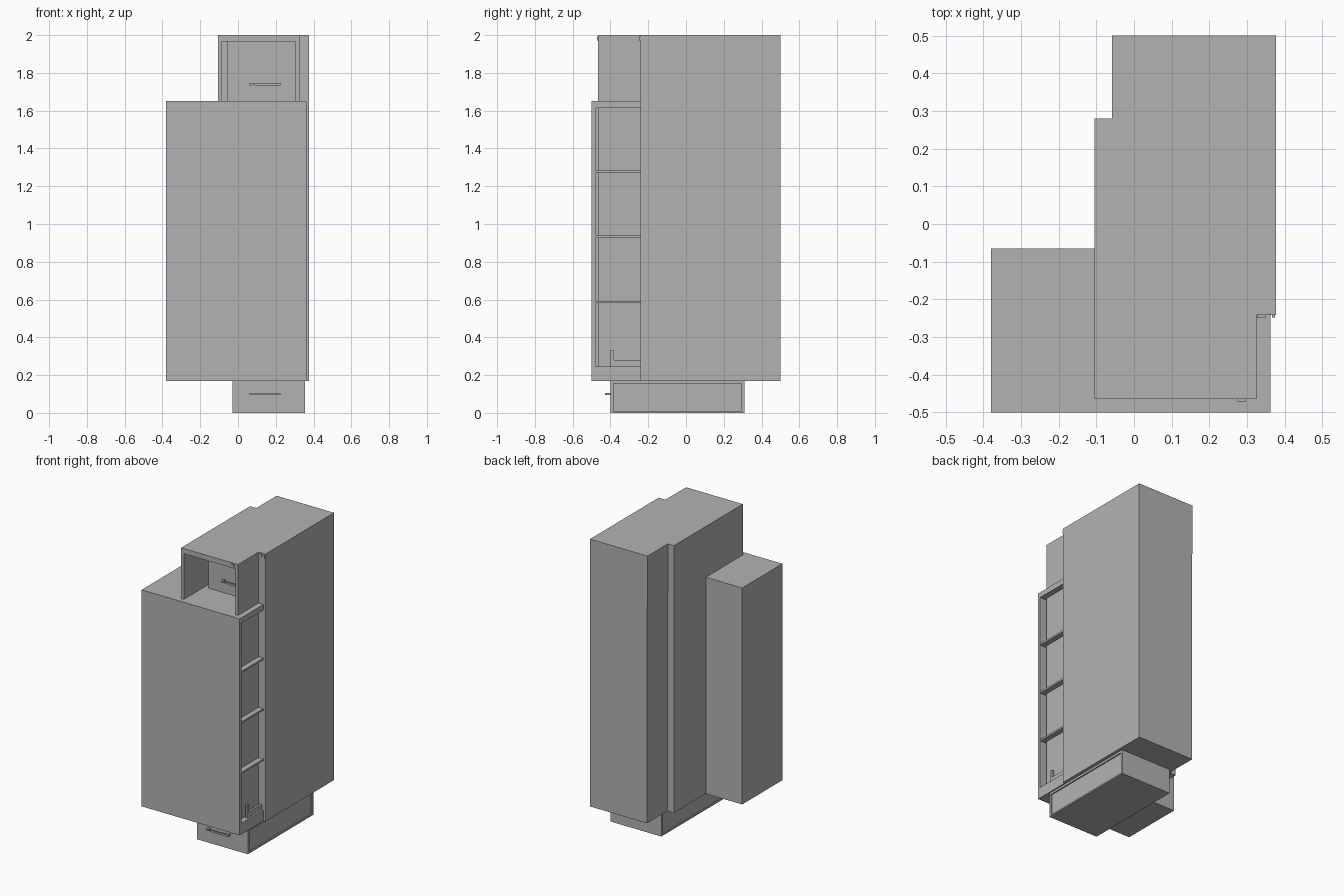
import bpy

if "Cube" in bpy.data.objects:
    bpy.data.objects.remove(bpy.data.objects["Cube"], do_unlink=True)

grey = bpy.data.materials.new("plain_grey")
grey.use_nodes = True
grey.diffuse_color = (0.45, 0.45, 0.45, 1)
grey.node_tree.nodes["Principled BSDF"].inputs["Base Color"].default_value = (0.45, 0.45, 0.45, 1)


def box(name, x, y, z):
    """Axis-aligned box from its (low, high) range on each axis."""
    bpy.ops.mesh.primitive_cube_add(size=1)
    ob = bpy.context.object
    ob.name = name
    for v in ob.data.vertices:
        v.co = [(r[0] + r[1]) / 2 + c * (r[1] - r[0]) for r, c in zip((x, y, z), v.co)]
    ob.data.materials.append(grey)
    return ob


def handle(name, y, z):
    """Pull handle: two posts and a bar in front of a panel at y."""
    front = y - 0.03
    box(name + "_left_post", (0.06, 0.075), (front, y), (z - 0.006, z + 0.006))
    box(name + "_right_post", (0.213, 0.225), (front, y), (z - 0.006, z + 0.006))
    box(name + "_bar", (0.09, 0.225), (front, front + 0.01), (z - 0.006, z + 0.006))
    box(name + "_link", (0.07, 0.095), (front + 0.003, front + 0.008), (z - 0.003, z + 0.003))


FLOOR, LEDGE, TOP = 0.17, 1.652, 2.0
BACK, NICHE = 0.28, -0.242

# Tall rear cabinet, its upper section a touch wider
box("rear_cabinet", (-0.055, 0.377), (NICHE, 0.5), (FLOOR, TOP))
box("rear_upper_section", (-0.058, -0.05), (BACK - 0.01, 0.5), (LEDGE, TOP))

# Middle carcass with an open niche at the top
box("middle_carcass", (-0.105, 0.325), (-0.465, NICHE), (FLOOR, LEDGE))
box("middle_side_fill", (-0.105, -0.055), (NICHE, BACK), (FLOOR, LEDGE))
box("niche_left_panel", (-0.105, -0.085), (-0.465, BACK), (LEDGE, TOP))
box("niche_right_panel", (0.305, 0.325), (-0.465, NICHE), (LEDGE, TOP))
box("niche_top_panel", (-0.085, 0.305), (-0.465, NICHE), (1.965, TOP))
box("slot_top_panel", (-0.085, -0.055), (NICHE, BACK), (1.965, TOP))
box("slot_back_panel", (-0.085, -0.055), (BACK - 0.02, BACK), (LEDGE, 1.965))
handle("niche_handle", NICHE, 1.74)

# Front cabinet: side body, front panel and shelf bay on the left side
box("front_side_body", (-0.38, -0.105), (-0.48, -0.065), (FLOOR, LEDGE))
box("front_panel", (-0.38, 0.363), (-0.5, -0.48), (FLOOR, LEDGE))
box("front_fill", (-0.105, 0.3), (-0.48, -0.465), (FLOOR, LEDGE))
box("bay_top", (0.29, 0.363), (-0.48, NICHE), (1.615, LEDGE))
box("bay_bottom", (0.29, 0.363), (-0.48, NICHE), (FLOOR, 0.245))
for i, z in enumerate((0.587, 0.932, 1.278)):
    box(f"bay_shelf_{i + 1}", (0.29, 0.361), (-0.48, NICHE), (z - 0.006, z + 0.006))

# Small bracket resting on the bay floor
box("bracket_foot", (0.335, 0.35), (-0.4, NICHE), (0.245, 0.28))
box("bracket_post", (0.335, 0.35), (-0.4, -0.38), (0.28, 0.333))

# Plinth with slim rims around recessed sides
box("plinth_core", (-0.022, 0.347), (-0.39, 0.30), (0.005, FLOOR))
for name, z in (("bottom", (0, 0.01)), ("top", (0.155, FLOOR))):
    box(f"plinth_{name}_rim", (-0.03, 0.355), (-0.4, 0.31), z)
box("plinth_front", (-0.03, 0.355), (-0.4, -0.385), (0, FLOOR))
box("plinth_back", (-0.03, 0.355), (0.295, 0.31), (0, FLOOR))
handle("plinth_handle", -0.4, 0.1)

# Little hinge plates near the top
box("niche_hinge", (0.275, 0.298), (-0.471, -0.465), (1.972, 1.992))
box("rear_hinge", (0.327, 0.35), (-0.248, NICHE), (1.972, 1.992))
box("rear_hinge_pin", (0.366, 0.374), (-0.248, NICHE), (1.972, 1.992))
